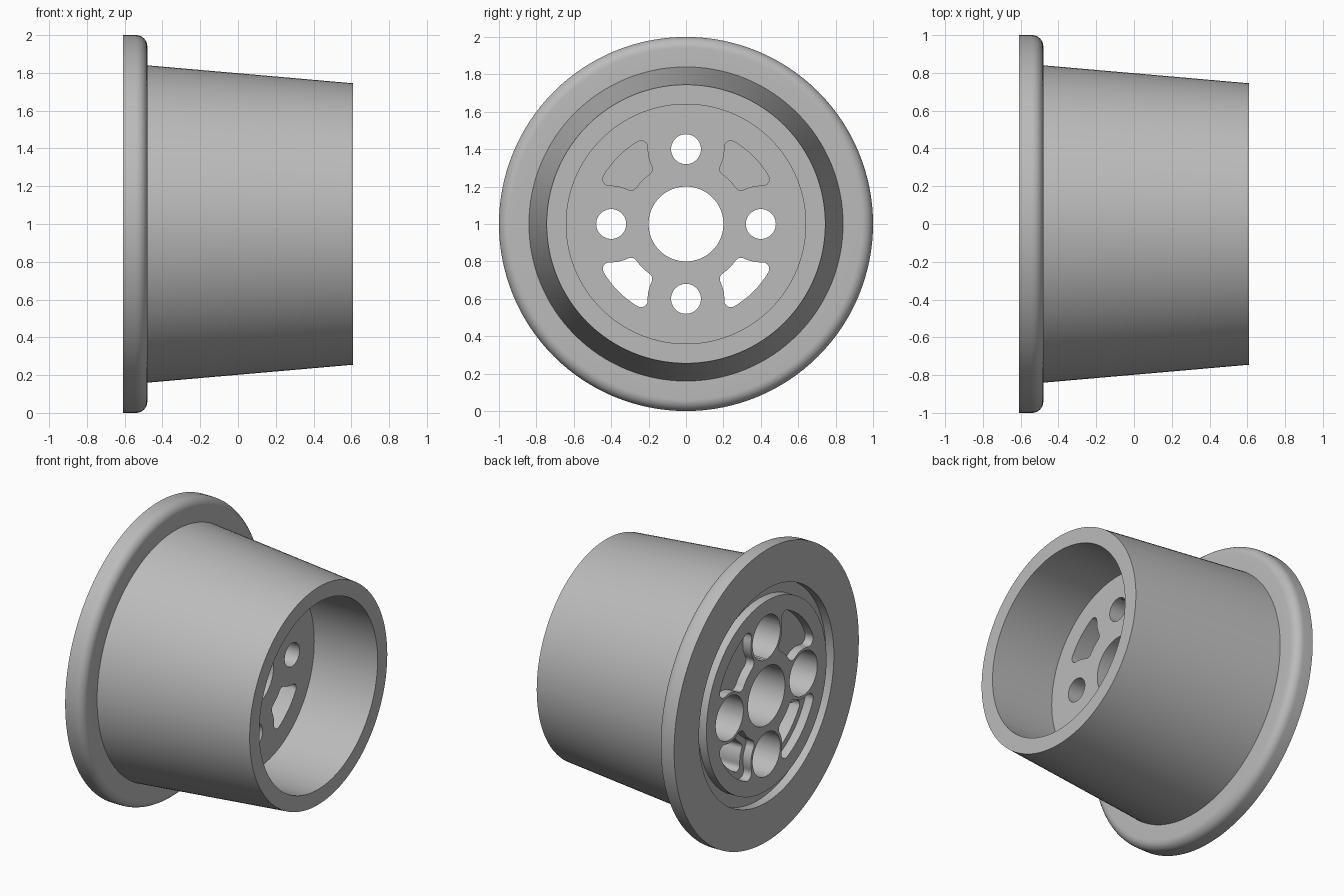
import bpy, bmesh, math

if "Cube" in bpy.data.objects:
    bpy.data.objects.remove(bpy.data.objects["Cube"], do_unlink=True)

BACK, FLANGE, WEB, TIP = -0.61, -0.48, 0.13, 0.61
HOLE_RING = 0.4

grey = bpy.data.materials.new("plain grey")
grey.use_nodes = True
colour = (0.5, 0.5, 0.5, 1)
grey.diffuse_color = colour
grey.node_tree.nodes["Principled BSDF"].inputs["Base Color"].default_value = colour


def finish(bm, name):
    bmesh.ops.recalc_face_normals(bm, faces=bm.faces)
    mesh = bpy.data.meshes.new(name)
    bm.to_mesh(mesh)
    bm.free()
    mesh.materials.append(grey)
    obj = bpy.data.objects.new(name, mesh)
    bpy.context.collection.objects.link(obj)
    return obj


def lathe(name, profile, steps=128):
    """Spin (x, radius) points round the horizontal axle."""
    bm = bmesh.new()
    rings = []
    for i in range(steps):
        a = math.tau * i / steps
        rings.append([bm.verts.new((x, r * math.cos(a), 1 + r * math.sin(a))) for x, r in profile])
    n = len(profile)
    for i in range(steps):
        p, q = rings[i], rings[(i + 1) % steps]
        for j in range(n):
            k = (j + 1) % n
            bm.faces.new((p[j], p[k], q[k], q[j]))
    return finish(bm, name)


def prism(name, outline, x0, x1):
    """Extrude a (y, z) outline along the axle."""
    bm = bmesh.new()
    face = bm.faces.new([bm.verts.new((x0, y, 1 + z)) for y, z in outline])
    new = bmesh.ops.extrude_face_region(bm, geom=[face])["geom"]
    bmesh.ops.translate(bm, vec=(x1 - x0, 0, 0),
                        verts=[v for v in new if isinstance(v, bmesh.types.BMVert)])
    return finish(bm, name)


def arc(centre, r, a0, a1, steps=8):
    sweep = (a1 - a0 + math.pi) % math.tau - math.pi
    return [(centre[0] + r * math.cos(a0 + sweep * i / steps),
             centre[1] + r * math.sin(a0 + sweep * i / steps)) for i in range(steps)]


def circle(centre, r, steps=48):
    return [(centre[0] + r * math.cos(math.tau * i / steps),
             centre[1] + r * math.sin(math.tau * i / steps)) for i in range(steps)]


def kidney(inner, outer, clear, fillet):
    """Ring sector with rounded corners, scooped clear of the bolt holes."""
    hole = (0, HOLE_RING)

    def corner(r):
        c = clear + fillet
        off = math.acos((r * r + HOLE_RING ** 2 - c * c) / (2 * r * HOLE_RING))
        a = math.pi / 2 - off
        return a, (r * math.cos(a), r * math.sin(a))

    def heading(p, q):
        return math.atan2(q[1] - p[1], q[0] - p[0])

    a, pa = corner(outer - fillet)
    b, pb = corner(inner + fillet)
    mid = math.pi / 4
    half = arc((0, 0), outer, mid, a)
    half += arc(pa, fillet, a, heading(pa, hole))
    half += arc(hole, clear, heading(hole, pa), heading(hole, pb))
    half += arc(pb, fillet, heading(pb, hole), b + math.pi)
    half += arc((0, 0), inner, b, mid)
    tip = (inner * math.cos(mid), inner * math.sin(mid))
    return half + [tip] + [(z, y) for y, z in reversed(half[1:])]


# Hub: rounded flange, tapered barrel, open bore, and groove in the flange face
rim = 0.06
profile = [(BACK, 1.0)]
profile += [(FLANGE - rim + rim * math.sin(t * math.pi / 16),
             1 - rim + rim * math.cos(t * math.pi / 16)) for t in range(9)]
profile += [(FLANGE, 0.84), (TIP, 0.745), (TIP, 0.64), (WEB, 0.64), (WEB, 0.2),
            (BACK, 0.2), (BACK, 0.65), (BACK + 0.06, 0.65), (BACK + 0.06, 0.73), (BACK, 0.73)]
hub = lathe("flanged_hub", profile)

# Cutters for the bolt holes, their counterbores and the lightening slots
cutters = []
slot = kidney(0.33, 0.51, 0.205, 0.035)
pocket = kidney(0.29, 0.55, 0.17, 0.045)
for k in range(4):
    ca, sa = round(math.cos(k * math.pi / 2)), round(math.sin(k * math.pi / 2))

    def turned(points):
        return [(y * ca - z * sa, y * sa + z * ca) for y, z in points]

    bolt = (0, HOLE_RING)
    for name, outline, x0, x1 in (
            ("bolt_hole", circle(bolt, 0.08), BACK - 0.1, WEB + 0.1),
            ("counterbore", circle(bolt, 0.15), BACK - 0.1, 0.0),
            ("slot", slot, BACK - 0.1, WEB + 0.1),
            ("slot_pocket", pocket, BACK - 0.1, BACK + 0.06)):
        cutter = prism(name + "_cutter", turned(outline), x0, x1)
        cutter.hide_render = True
        cutters.append(cutter)
        cut = hub.modifiers.new(name, "BOOLEAN")
        cut.operation = "DIFFERENCE"
        cut.solver = "EXACT"
        cut.object = cutter

# Bake the cuts and tidy away the cutters
graph = bpy.context.evaluated_depsgraph_get()
baked = bpy.data.meshes.new_from_object(hub.evaluated_get(graph))
hub.modifiers.clear()
hub.data = baked
for cutter in cutters:
    bpy.data.objects.remove(cutter, do_unlink=True)

bpy.ops.object.select_all(action="DESELECT")
hub.select_set(True)
bpy.context.view_layer.objects.active = hub
bpy.ops.object.shade_smooth_by_angle(angle=math.radians(30))
